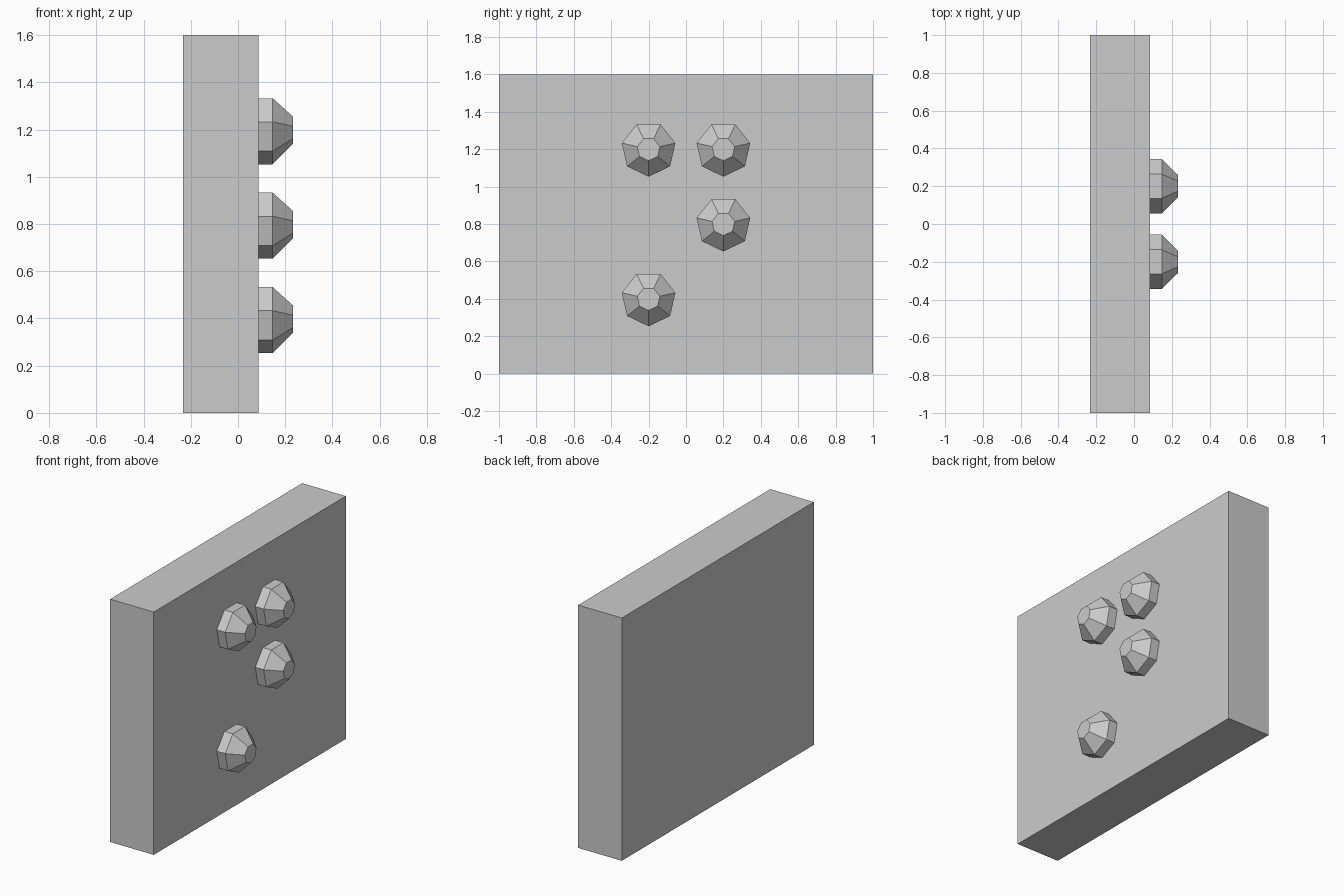
import bpy, bmesh
from math import sin, cos, pi

cube = bpy.data.objects.get("Cube")
if cube:
    bpy.data.objects.remove(cube, do_unlink=True)

# Single plain grey
grey = bpy.data.materials.new("plain_grey")
grey.use_nodes = True
colour = (0.6, 0.6, 0.6, 1)
grey.diffuse_color = colour
grey.node_tree.nodes["Principled BSDF"].inputs["Base Color"].default_value = colour

BACK, FACE, TIP = -0.232, 0.086, 0.232   # x of slab back, slab face, stud tip


def add_object(name, bm, location):
    bmesh.ops.recalc_face_normals(bm, faces=bm.faces)
    mesh = bpy.data.meshes.new(name)
    bm.to_mesh(mesh)
    bm.free()
    mesh.materials.append(grey)
    obj = bpy.data.objects.new(name, mesh)
    obj.location = location
    bpy.context.scene.collection.objects.link(obj)
    return obj


# Upright slab
bm = bmesh.new()
bmesh.ops.create_cube(bm, size=1)
bmesh.ops.scale(bm, vec=(FACE - BACK, 2, 1.6), verts=bm.verts)
add_object("slab", bm, ((BACK + FACE) / 2, 0, 0.8))


# Seven-sided chamfered stud, one corner pointing down
def add_stud(name, y, z, sides=7):
    bm = bmesh.new()
    rings = []
    for x, radius in ((0, 0.147), (0.061, 0.147), (TIP - FACE, 0.062)):
        angles = [2 * pi * i / sides for i in range(sides)]
        rings.append([bm.verts.new((x, radius * sin(a), -radius * cos(a))) for a in angles])
    for low, high in zip(rings, rings[1:]):
        for i in range(sides):
            j = (i + 1) % sides
            bm.faces.new((low[i], low[j], high[j], high[i]))
    bm.faces.new(rings[0])
    bm.faces.new(rings[-1])
    add_object(name, bm, (FACE, y, z))


add_stud("upper_front_stud", -0.2, 1.2)
add_stud("upper_back_stud", 0.2, 1.2)
add_stud("middle_back_stud", 0.2, 0.8)
add_stud("lower_front_stud", -0.2, 0.4)
